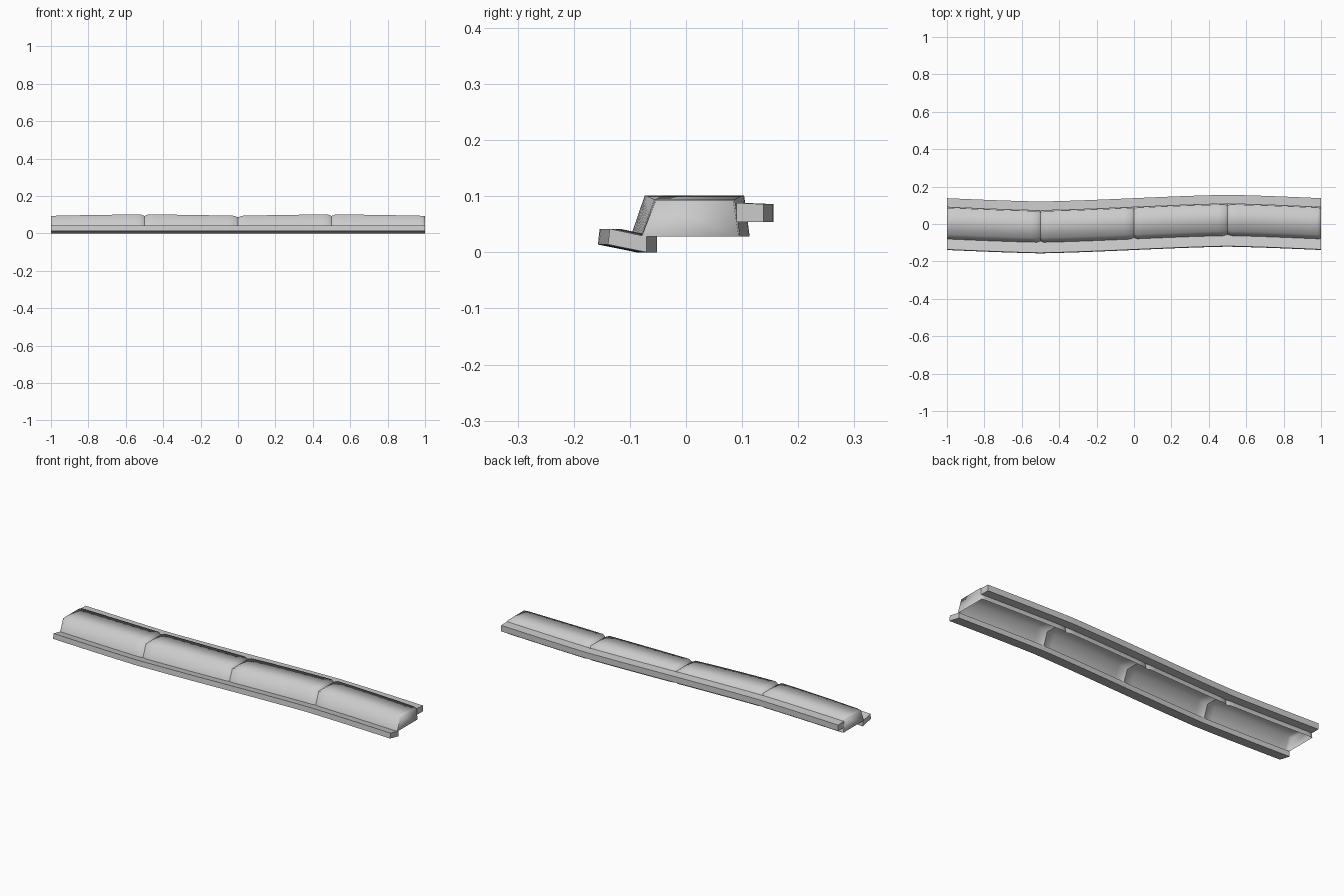
import bpy, bmesh, math

cube = bpy.data.objects.get("Cube")
if cube:
    bpy.data.objects.remove(cube, do_unlink=True)

grey = bpy.data.materials.new("light grey")
grey.use_nodes = True
grey.diffuse_color = (0.6, 0.6, 0.6, 1)
grey.node_tree.nodes["Principled BSDF"].inputs["Base Color"].default_value = (0.6, 0.6, 0.6, 1)


def sway(x):
    """Gentle sideways bend along the length."""
    wave = math.sin(math.pi * x)
    triangle = math.asin(wave) * 2 / math.pi
    return 0.018 * (0.4 * wave + 0.6 * triangle)


def sweep(name, stations, section, closed, angle, caps):
    """Skin a cross-section, given as a function of x, along the bend."""
    bm = bmesh.new()
    rings = [[bm.verts.new((x, y + sway(x), z)) for y, z in section(x)] for x in stations]
    count = len(rings[0])
    for a, b in zip(rings, rings[1:]):
        for i in range(count if closed else count - 1):
            j = (i + 1) % count
            bm.faces.new((a[i], a[j], b[j], b[i]))
    if caps[0]:
        bm.faces.new(rings[0])
    if caps[1]:
        bm.faces.new(rings[-1][::-1])
    bmesh.ops.recalc_face_normals(bm, faces=bm.faces)
    mesh = bpy.data.meshes.new(name)
    bm.to_mesh(mesh)
    bm.free()
    mesh.materials.append(grey)
    obj = bpy.data.objects.new(name, mesh)
    bpy.context.collection.objects.link(obj)
    bpy.ops.object.select_all(action='DESELECT')
    obj.select_set(True)
    bpy.context.view_layer.objects.active = obj
    bpy.ops.object.shade_smooth_by_angle(angle=math.radians(angle))
    return obj


# Hollow cover segments, pinched where they meet
def cover_section(start, end):
    def section(x):
        near_end = min(x - start, end - x)
        pinch = 0.008 * max(0, 1 - near_end / 0.018)
        if (x == start == -1) or (x == end == 1):
            pinch = 0.002
        top = 0.094 + 0.007 * abs(math.sin(math.pi * x)) - pinch
        return [(-0.081 + pinch, 0.028), (-0.056 + pinch, top),
                (0.086 - pinch, top), (0.096 - pinch, 0.028)]
    return section


for k in range(4):
    start, end = -1 + k / 2, -0.5 + k / 2
    stations = [start, start + 0.018]
    stations += [start + 0.05 * i for i in range(1, 10)]
    stations += [end - 0.018, end]
    sweep(f"cover_segment_{k + 1}", stations, cover_section(start, end),
          False, 84, (k == 0, k == 3))

# Solid rails along both long sides
rail_stations = [-1 + 0.05 * i for i in range(41)]
front_rail = [(-0.139, 0.014), (-0.07, 0.0), (-0.07, 0.028), (-0.136, 0.042)]
back_rail = [(0.09, 0.054), (0.138, 0.054), (0.138, 0.086), (0.09, 0.088)]
sweep("front_rail", rail_stations, lambda x: front_rail, True, 40, (True, True))
sweep("back_rail", rail_stations, lambda x: back_rail, True, 40, (True, True))
